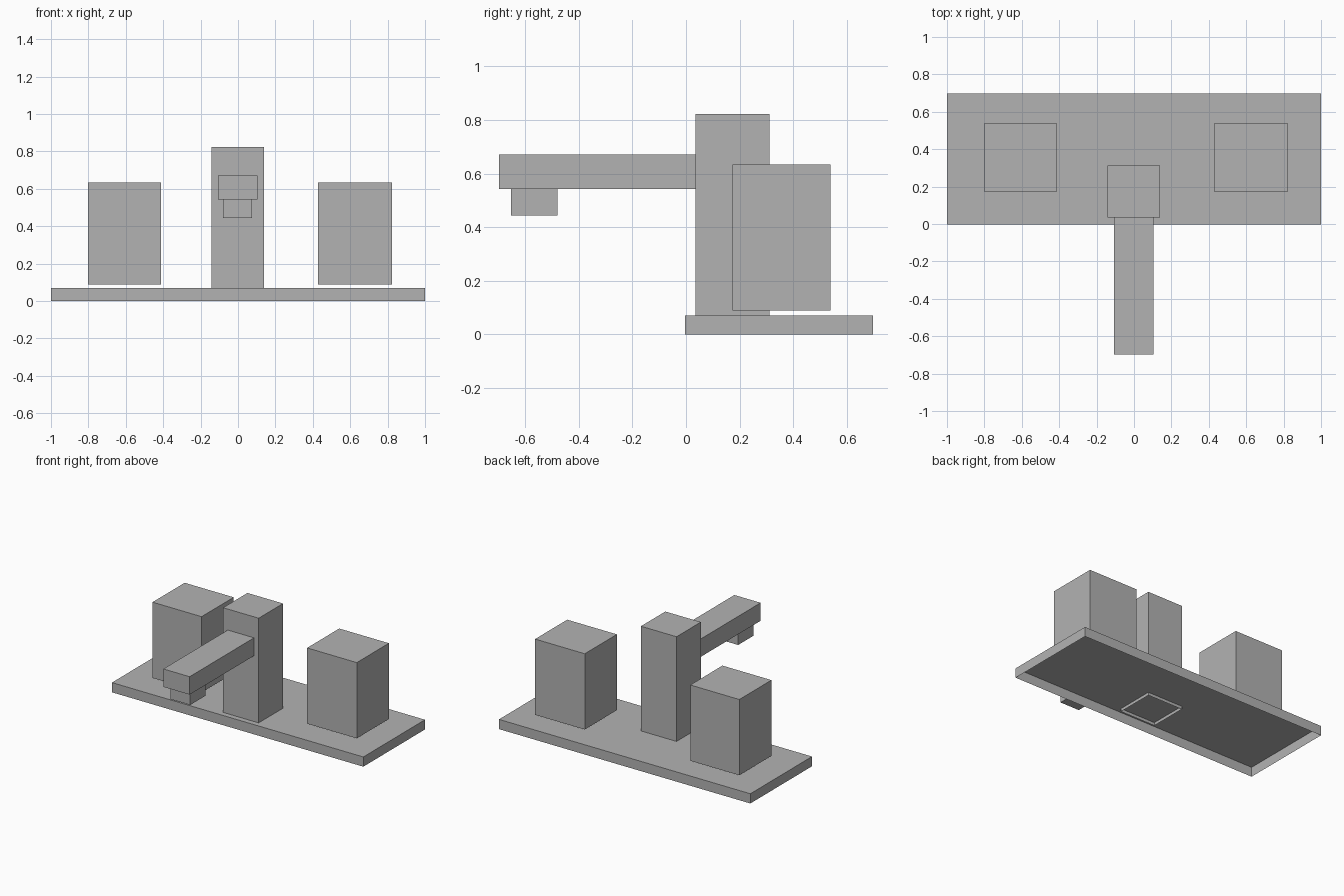
import bpy
import bmesh

if "Cube" in bpy.data.objects:
    bpy.data.objects.remove(bpy.data.objects["Cube"], do_unlink=True)

grey = bpy.data.materials.new("satin grey")
grey.use_nodes = True
colour = (0.45, 0.45, 0.45, 1)
grey.diffuse_color = colour
grey.node_tree.nodes["Principled BSDF"].inputs["Base Color"].default_value = colour


def box(name, xs, ys, zs, open_bottom=False, top_inset=0):
    """Box between the given limits, optionally a shell or with an inset top panel."""
    bm = bmesh.new()
    bmesh.ops.create_cube(bm, size=1)
    for v in bm.verts:
        v.co = [lim[0] if c < 0 else lim[1] for c, lim in zip(v.co, (xs, ys, zs))]
    bm.normal_update()
    bottom = [f for f in bm.faces if f.normal.z < -0.5]
    top = [f for f in bm.faces if f.normal.z > 0.5]
    if top_inset:
        bmesh.ops.inset_region(bm, faces=top, thickness=top_inset)
    if open_bottom:
        bmesh.ops.delete(bm, geom=bottom, context='FACES_ONLY')
    mesh = bpy.data.meshes.new(name)
    bm.to_mesh(mesh)
    bm.free()
    mesh.materials.append(grey)
    obj = bpy.data.objects.new(name, mesh)
    bpy.context.collection.objects.link(obj)
    return obj


# Mounting plate, a thin shell open underneath
box("base_plate", (-1, 1), (-0.004, 0.697), (0, 0.07), open_bottom=True)

# Upright column, its open foot passing just through the plate
box("column", (-0.143, 0.14), (0.035, 0.312), (0.048, 0.823), open_bottom=True)

# Spout with its outlet
box("spout", (-0.106, 0.103), (-0.697, 0.04), (0.543, 0.672))
box("outlet", (-0.079, 0.076), (-0.652, -0.48), (0.444, 0.543))

# Handles with a square panel on top
for name, xs in (("right_handle", (-0.801, -0.411)), ("left_handle", (0.429, 0.824))):
    box(name, xs, (0.173, 0.538), (0.089, 0.634), top_inset=0.095)
